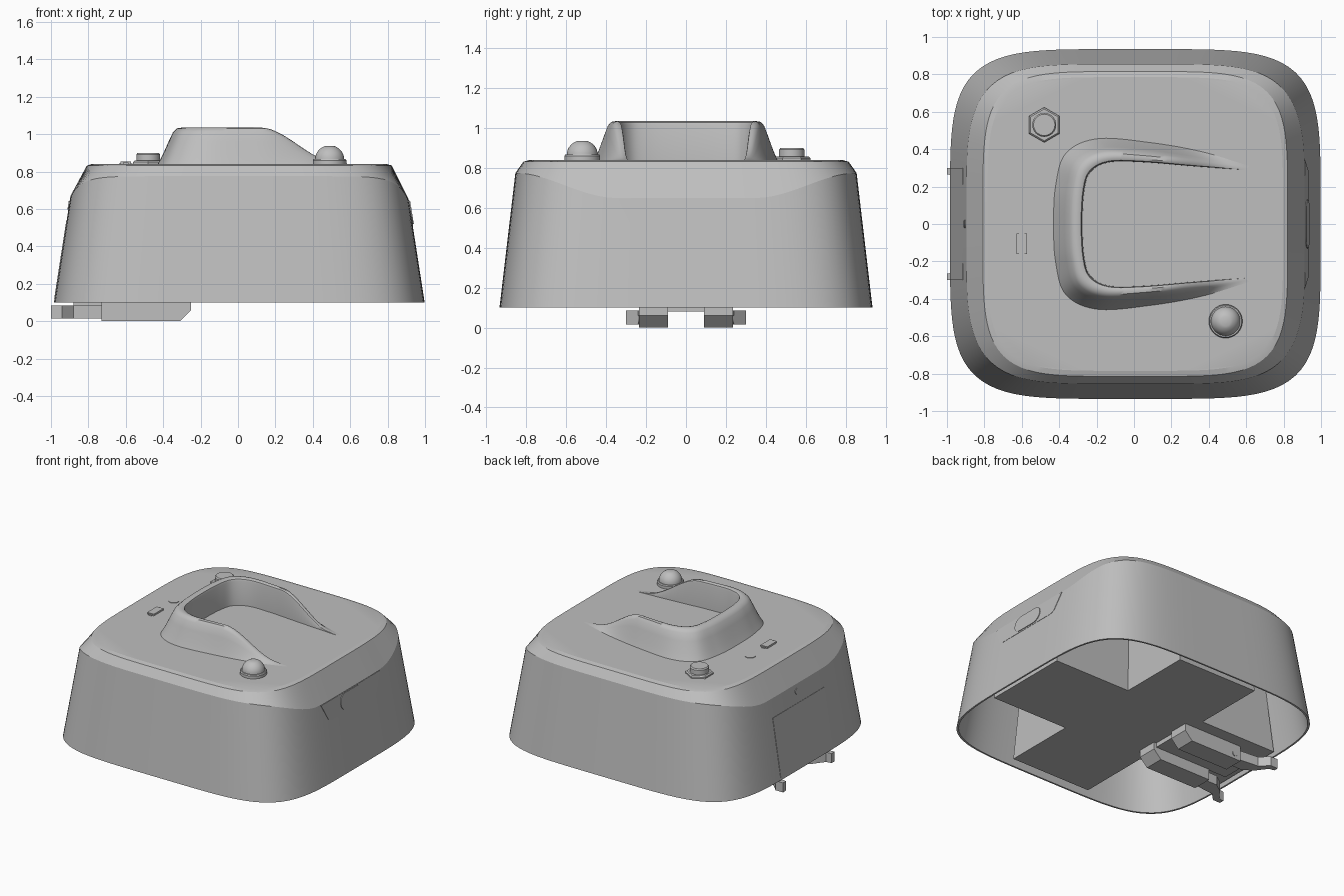
import bpy, bmesh, math
from mathutils import Vector, Matrix

if "Cube" in bpy.data.objects:
    bpy.data.objects.remove(bpy.data.objects["Cube"])

grey = bpy.data.materials.new("plain_grey")
grey.use_nodes = True
COLOUR = (0.52, 0.52, 0.52, 1)
grey.diffuse_color = COLOUR
grey.node_tree.nodes["Principled BSDF"].inputs["Base Color"].default_value = COLOUR

BASE, TOP, MID_X = 0.1, 0.84, 0.007


def finish(name, bm, angle=30):
    bmesh.ops.recalc_face_normals(bm, faces=bm.faces)
    mesh = bpy.data.meshes.new(name)
    bm.to_mesh(mesh)
    bm.free()
    ob = bpy.data.objects.new(name, mesh)
    bpy.context.collection.objects.link(ob)
    mesh.materials.append(grey)
    bpy.ops.object.select_all(action='DESELECT')
    ob.select_set(True)
    bpy.context.view_layer.objects.active = ob
    bpy.ops.object.shade_smooth_by_angle(angle=math.radians(angle))
    return ob


def bridge(bm, rows, closed):
    n = len(rows[0])
    for a, b in zip(rows, rows[1:]):
        for i in range(n if closed else n - 1):
            j = (i + 1) % n
            bm.faces.new((a[i], a[j], b[j], b[i]))


def solid(name, near, far):
    """Closed solid between two matching outlines."""
    bm = bmesh.new()
    rows = [[bm.verts.new(p) for p in ring] for ring in (near, far)]
    bridge(bm, rows, True)
    for row in rows:
        bm.faces.new(row)
    return finish(name, bm)


def slab(name, pts, z0, z1):
    return solid(name, [(x, y, z0) for x, y in pts], [(x, y, z1) for x, y in pts])


def rect(x0, x1, y0, y1):
    return [(x0, y0), (x1, y0), (x1, y1), (x0, y1)]


def lathe(name, x, y, profile, sides=32, turn=0.0):
    """Turned part from (radius, height) pairs, capped at both ends."""
    bm = bmesh.new()
    rows = []
    for r, z in profile:
        rows.append([bm.verts.new((x + r * math.cos(turn + math.tau * i / sides),
                                   y + r * math.sin(turn + math.tau * i / sides), z))
                     for i in range(sides)])
    bridge(bm, rows, True)
    bm.faces.new(rows[0])
    bm.faces.new(rows[-1])
    return finish(name, bm)


def smooth(a, b, v):
    t = min(1, max(0, (v - a) / (b - a)))
    return t * t * (3 - 2 * t)


# Tapering walls: half width and half depth at a height
def half_x(z):
    return 0.991 - 0.155 * (z - BASE)


def half_y(z):
    return 0.935 - 0.118 * (z - BASE)


def squircle(t, a, b, n=4.8):
    c, s = math.cos(t), math.sin(t)
    r = (abs(c) ** n + abs(s) ** n) ** (-1 / n)
    return MID_X + a * r * c, b * r * s


# Hollow housing: inner ceiling, inner wall, outer wall, curved shoulder, flat top
def housing():
    bm = bmesh.new()
    angles = [math.tau * i / 160 for i in range(160)]

    def ring(height, inset=0.0):
        row = []
        for t in angles:
            z = height(t) if callable(height) else height
            x, y = squircle(t, half_x(z) - inset, half_y(z) - inset)
            row.append(bm.verts.new((x, y, z)))
        return row

    def shoulder(t):
        x, y = squircle(t, 0.9, 0.87)
        low = 0.65 if x > 0 else 0.67
        return low + (0.775 - low) * smooth(0.35, 0.87, abs(y))

    def cap(a, b, z):
        return [bm.verts.new((*squircle(t, a, b), z)) for t in angles]

    rows = [ring(0.57, 0.02), ring(BASE, 0.012), ring(BASE), ring(0.17), ring(shoulder),
            cap(0.815, 0.815, 0.832), cap(0.79, 0.785, TOP)]
    bridge(bm, rows, True)
    bm.faces.new(rows[0])
    bm.faces.new(rows[-1])
    finish("housing", bm, 14)


housing()

# Cross shaped core underneath
w, lx, ly = 0.325, 0.945, 0.865
quarter = [(lx, w), (w, w), (w, ly)]
half = quarter + [(-x, y) for x, y in reversed(quarter)]
base_outline = half + [(x, -y) for x, y in reversed(half)]
solid("underside_core", [(x, y, 0.112) for x, y in base_outline],
      [(x * 0.94, y * 0.95, 0.572) for x, y in base_outline])


# U shaped cradle wall, open to the +x side
def spline(ctrl, steps=10):
    pts = [Vector(p) for p in ctrl]
    pts = [2 * pts[0] - pts[1]] + pts + [2 * pts[-1] - pts[-2]]
    out = []
    for p0, p1, p2, p3 in zip(pts, pts[1:], pts[2:], pts[3:]):
        for k in range(steps):
            t = k / steps
            out.append(0.5 * (2 * p1 + (p2 - p0) * t + (2 * p0 - 5 * p1 + 4 * p2 - p3) * t * t
                              + (3 * p1 - p0 - 3 * p2 + p3) * t ** 3))
    return out + [pts[-2]]


def mirrored(ctrl):
    return ctrl + [(x, -y) for x, y in reversed(ctrl[:-1])]


inner = spline(mirrored([(0.59, 0.29), (0.3, 0.31), (0.05, 0.33), (-0.13, 0.33),
                         (-0.23, 0.28), (-0.265, 0.18), (-0.275, 0)]))
outer = spline(mirrored([(0.62, 0.31), (0.36, 0.39), (0.08, 0.44), (-0.2, 0.46),
                         (-0.37, 0.38), (-0.425, 0.2), (-0.435, 0)]))
section = [(0, -0.05), (0.06, 0.04), (0.2, 0.25), (0.4, 0.62), (0.55, 0.88),
           (0.68, 0.98), (0.85, 1), (0.95, 0.97), (0.98, 0.9), (1, -0.05)]
bm = bmesh.new()
rows = []
for o, i in zip(outer, inner):
    row = []
    for across, up in section:
        p = o.lerp(i, across)
        height = 0.183 * (1 - smooth(0.12, 0.52, p.x)) + 0.012 * (1 - smooth(0.45, 0.62, p.x))
        row.append(bm.verts.new((p.x, p.y, TOP + height * up)))
    rows.append(row)
bridge(bm, rows, False)
finish("cradle_wall", bm, 40)

# Domed lamp
dome = [(0.078 * math.cos(a), 0.865 + 0.075 * math.sin(a))
        for a in (math.radians(d) for d in range(0, 71, 10))]
lathe("lamp_base", 0.49, -0.52, [(0.09, TOP - 0.01), (0.09, 0.86), (0.085, 0.867)])
lathe("lamp_dome", 0.49, -0.52, dome)

# Hexagonal button and small indicators
lathe("button_collar", -0.48, 0.53, [(0.094, TOP - 0.01), (0.094, 0.85), (0.085, 0.858)],
      6, math.pi / 2)
lathe("button_cap", -0.48, 0.53, [(0.064, TOP), (0.064, 0.892), (0.057, 0.9)])
lathe("indicator_dot", -0.6, 0.11, [(0.036, TOP - 0.01), (0.036, TOP + 0.004)], 24)
slab("switch_plate", rect(-0.627, -0.573, -0.16, -0.05), TOP - 0.01, 0.853)
slab("switch_ends", rect(-0.615, -0.585, -0.17, -0.04), TOP - 0.01, 0.848)


# Thin panels following the sloping side walls
def wall_panel(name, side, pts, proud):
    def layer(d):
        return [(MID_X + side * (half_x(z) + d), y, z) for y, z in pts]
    solid(name, layer(proud), layer(proud - 0.009))


def pill(cy, cz, hw, r, steps=8):
    pts = []
    for sign in (1, -1):
        for k in range(steps + 1):
            a = math.pi * k / steps - math.pi / 2
            pts.append((cy + sign * (hw - r + r * math.cos(a)), cz + sign * r * math.sin(a)))
    return pts


wall_panel("side_inset", 1, [(-0.34, 0.645), (-0.28, 0.525), (-0.25, 0.51),
                             (0.25, 0.51), (0.28, 0.525), (0.34, 0.645)], 0.002)
wall_panel("side_slot", 1, pill(0, 0.58, 0.13, 0.06), 0.007)
wall_panel("battery_door", -1, rect(-0.3, 0.3, 0.12, 0.54), 0.002)
wall_panel("door_screw", -1, pill(0, 0.62, 0.022, 0.022), 0.005)

# Clamp under the -x side
jaw = [(-0.73, 0), (-0.31, 0), (-0.25, 0.06), (-0.25, 0.118), (-0.73, 0.118)]
lever = [(-0.72, 0.13), (-0.72, 0.225), (-0.88, 0.24), (-0.94, 0.3), (-1.0, 0.3),
         (-1.0, 0.265), (-0.96, 0.26), (-0.9, 0.18), (-0.83, 0.13)]
for side, label in ((1, "back"), (-1, "front")):
    solid(label + "_clamp_jaw", [(x, side * 0.09, z) for x, z in jaw],
          [(x, side * 0.235, z) for x, z in jaw])
    slab(label + "_clamp_lever", [(x, side * y) for x, y in lever], 0.015, 0.085)
    pin = lathe(label + "_clamp_pin", 0, 0, [(0.02, -0.01), (0.02, 0.01)], 16)
    pin.matrix_world = (Matrix.Translation((-0.68, side * 0.23, 0.04))
                        @ Matrix.Rotation(math.pi / 2, 4, 'X'))
slab("clamp_bridge", rect(-0.88, -0.27, -0.1, 0.1), 0.08, 0.118)
